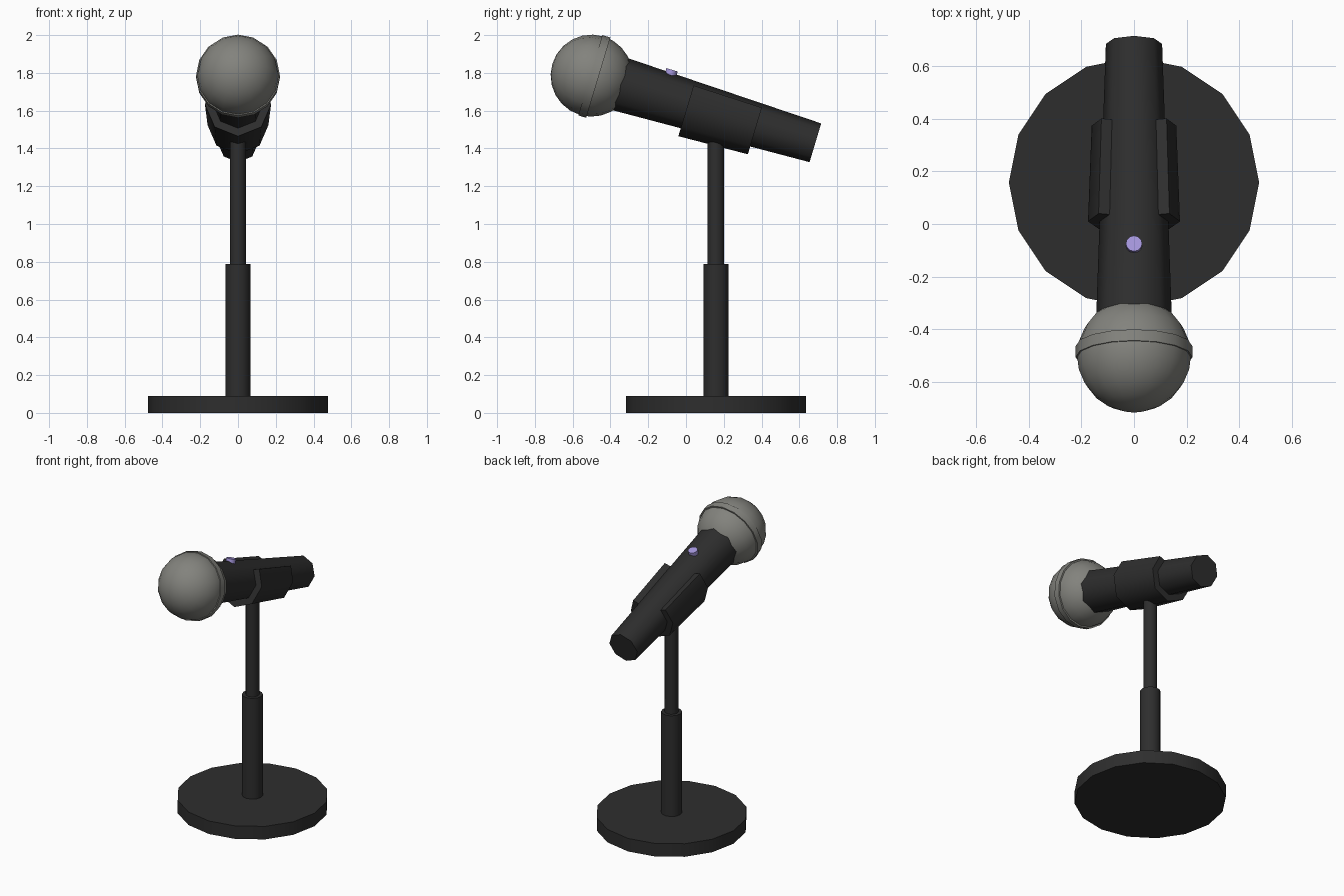
import bpy, bmesh, math
from mathutils import Matrix

if "Cube" in bpy.data.objects:
    bpy.data.objects.remove(bpy.data.objects["Cube"])


def material(name, rgb):
    m = bpy.data.materials.new(name)
    m.diffuse_color = (*rgb, 1)
    m.use_nodes = True
    m.node_tree.nodes["Principled BSDF"].inputs["Base Color"].default_value = m.diffuse_color
    return m


BLACK = material("matte_black", (0.027, 0.027, 0.027))
GREY = material("grille_grey", (0.225, 0.225, 0.205))
LILAC = material("switch_lilac", (0.38, 0.31, 0.72))

# Microphone frame: origin at tail, local z runs to the head, local y is up
TILT = math.radians(73.3)
MIC = Matrix.Translation((0, 0.685, 1.43)) @ Matrix.Rotation(TILT, 4, 'X')
STAND = Matrix.Translation((0, 0.158, 0))


def finish(name, bm, frame, mat, angle=50):
    bmesh.ops.recalc_face_normals(bm, faces=bm.faces)
    mesh = bpy.data.meshes.new(name)
    bm.to_mesh(mesh)
    bm.free()
    mesh.transform(frame)
    mesh.materials.append(mat)
    ob = bpy.data.objects.new(name, mesh)
    bpy.context.collection.objects.link(ob)
    bpy.ops.object.select_all(action='DESELECT')
    ob.select_set(True)
    bpy.context.view_layer.objects.active = ob
    bpy.ops.object.shade_smooth_by_angle(angle=math.radians(angle))
    return ob


def cylinder(name, frame, z0, z1, r0, r1, sides, mat):
    bm = bmesh.new()
    bmesh.ops.create_cone(bm, cap_ends=True, segments=sides, radius1=r0,
                          radius2=r1, depth=z1 - z0,
                          matrix=Matrix.Translation((0, 0, (z0 + z1) / 2)))
    return finish(name, bm, frame, mat)


# Stand
cylinder("base", STAND, 0, 0.09, 0.476, 0.476, 16, BLACK)
cylinder("lower_pole", STAND, 0.08, 0.787, 0.066, 0.066, 12, BLACK)
cylinder("upper_pole", STAND, 0.78, 1.46, 0.043, 0.043, 12, BLACK)

# Microphone handle, grille and grille band
cylinder("handle", MIC, 0, 1.09, 0.107, 0.144, 8, BLACK)
bm = bmesh.new()
bmesh.ops.create_uvsphere(bm, u_segments=16, v_segments=12, radius=0.217,
                          matrix=Matrix.Translation((0, 0, 1.237)))
finish("grille", bm, MIC, GREY)
cylinder("grille_band", MIC, 1.2, 1.244, 0.222, 0.222, 16, GREY)

# Switch on top of the handle
switch = MIC @ Matrix.Translation((0, 0, 0.838)) @ Matrix.Rotation(-math.pi / 2, 4, 'X')
cylinder("switch", switch, 0.115, 0.152, 0.031, 0.031, 12, LILAC)

# Clip: open octagonal channel, tapering with the handle
half = [(0.77, 0.60), (1, 0), (0.707, -0.707)]
outer = half + [(0, -1)] + [(-x, y) for x, y in reversed(half)]
inner = [(math.cos(a), math.sin(a)) for a in
         (math.radians(45 - 45 * i) for i in range(7))]
bm = bmesh.new()
ends = []
for t, r_out, r_in in ((0.325, 0.161, 0.117), (0.705, 0.175, 0.13)):
    ends.append([[bm.verts.new((x * r, y * r, t)) for x, y in pts]
                 for pts, r in ((outer, r_out), (inner, r_in))])
(bo, bi), (fo, fi) = ends
for a, b in ((bo, fo), (bi, fi), (bo, bi), (fo, fi)):
    for i in range(6):
        bm.faces.new((a[i], a[i + 1], b[i + 1], b[i]))
for i in (0, 6):
    bm.faces.new((bo[i], fo[i], fi[i], bi[i]))
finish("clip", bm, MIC, BLACK)
